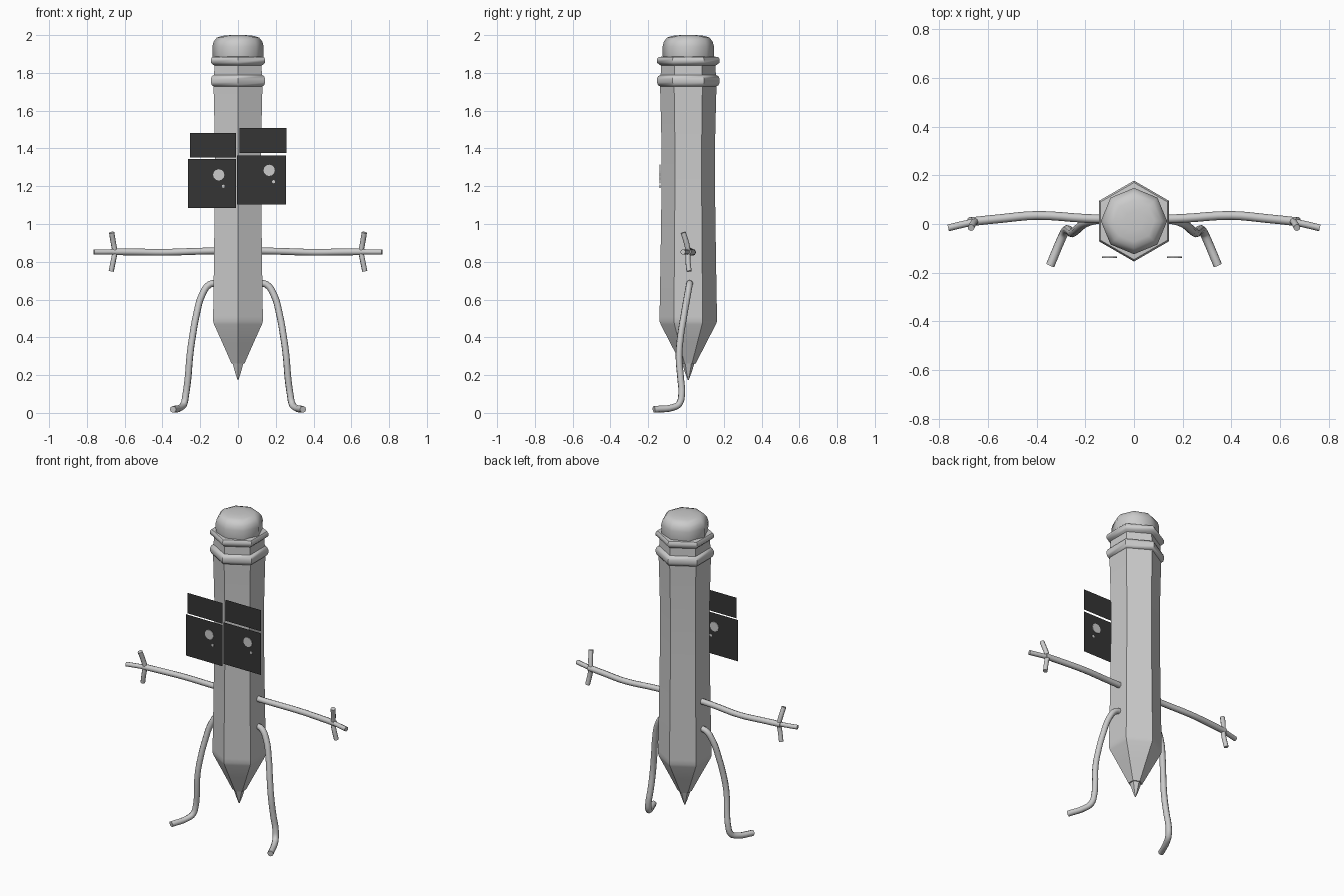
import bpy, bmesh, math
from mathutils import Vector

if "Cube" in bpy.data.objects:
    bpy.data.objects.remove(bpy.data.objects["Cube"])

AXIS_Y = 0.012      # the pencil's axis sits slightly behind the origin
PLATE_Y = -0.137    # plane of the face plates


def material(name, value):
    m = bpy.data.materials.new(name)
    m.diffuse_color = (value, value, value, 1)
    m.use_nodes = True
    m.node_tree.nodes["Principled BSDF"].inputs["Base Color"].default_value = m.diffuse_color
    return m


GREY = material("light grey", 0.6)
DARK = material("charcoal", 0.035)


def finish(obj, mat, angle=None):
    obj.data.materials.clear()
    obj.data.materials.append(mat)
    if angle:
        bpy.ops.object.select_all(action='DESELECT')
        obj.select_set(True)
        bpy.context.view_layer.objects.active = obj
        bpy.ops.object.shade_smooth_by_angle(angle=math.radians(angle))
    return obj


def from_bmesh(name, bm, mat, angle=None):
    bmesh.ops.recalc_face_normals(bm, faces=bm.faces)
    mesh = bpy.data.meshes.new(name)
    bm.to_mesh(mesh)
    bm.free()
    obj = bpy.data.objects.new(name, mesh)
    bpy.context.collection.objects.link(obj)
    return finish(obj, mat, angle)


def lathe(name, profile, sides, mat, angle):
    """Stack of regular polygons (radius, z) with corners facing +-y."""
    bm = bmesh.new()
    rings = []
    for r, z in profile:
        ring = []
        for i in range(sides):
            a = math.pi / 2 + 2 * math.pi * i / sides
            ring.append(bm.verts.new((r * math.cos(a), AXIS_Y + r * math.sin(a), z)))
        rings.append(ring)
    for lo, hi in zip(rings, rings[1:]):
        for i in range(sides):
            j = (i + 1) % sides
            bm.faces.new((lo[i], lo[j], hi[j], hi[i]))
    bm.faces.new(rings[0])
    bm.faces.new(rings[-1])
    return from_bmesh(name, bm, mat, angle)


def tube(name, points, radius, side):
    """Round limb along a smooth path, mirrored by side."""
    cu = bpy.data.curves.new(name, 'CURVE')
    cu.dimensions = '3D'
    cu.bevel_depth = radius
    cu.bevel_resolution = 2
    cu.resolution_u = 4
    cu.use_fill_caps = True
    sp = cu.splines.new('BEZIER')
    sp.bezier_points.add(len(points) - 1)
    for bp, (x, y, z) in zip(sp.bezier_points, points):
        bp.co = Vector((x * side, y, z))
        bp.handle_left_type = bp.handle_right_type = 'AUTO'
    obj = bpy.data.objects.new(name, cu)
    bpy.context.collection.objects.link(obj)
    bpy.ops.object.select_all(action='DESELECT')
    obj.select_set(True)
    bpy.context.view_layer.objects.active = obj
    bpy.ops.object.convert(target='MESH')
    return finish(bpy.context.view_layer.objects.active, GREY, 62)


def plate(name, x0, x1, z0, z1):
    """Flat upright rectangle facing the front."""
    bm = bmesh.new()
    bm.faces.new([bm.verts.new((x, PLATE_Y, z))
                  for x, z in ((x0, z0), (x1, z0), (x1, z1), (x0, z1))])
    return from_bmesh(name, bm, DARK)


def disc(name, x, z, r, sides):
    """Thin disc that shows on both sides of a plate."""
    bpy.ops.mesh.primitive_cylinder_add(vertices=sides, radius=r, depth=0.006,
                                        location=(x, PLATE_Y, z),
                                        rotation=(math.pi / 2, 0, 0))
    obj = bpy.context.object
    obj.name = name
    return finish(obj, GREY)


# Hexagonal shaft with sharpened cone
lathe("pencil_shaft", [(0.04, 0.262), (0.095, 0.37), (0.146, 0.468), (0.152, 0.485),
                       (0.152, 0.51), (0.147, 0.8), (0.142, 1.15), (0.141, 1.4),
                       (0.147, 1.65), (0.15, 1.745)], 6, GREY, 25)
# Lead point
lathe("lead_tip", [(0.003, 0.175), (0.018, 0.215), (0.034, 0.266)], 6, GREY, 25)
# Ferrule with two rounded bands
lathe("ferrule", [(0.148, 1.728), (0.16, 1.735), (0.166, 1.75), (0.166, 1.768),
                  (0.16, 1.782), (0.146, 1.79), (0.144, 1.838), (0.155, 1.845),
                  (0.166, 1.855), (0.166, 1.873), (0.158, 1.884), (0.13, 1.887)],
      6, GREY, 50)
# Rounded eraser
lathe("eraser", [(0.128, 1.85), (0.135, 1.885), (0.136, 1.94), (0.129, 1.966),
                 (0.112, 1.987), (0.085, 1.996), (0.04, 2.0)], 8, GREY, 50)

# Limbs, one set per side
ARM = [(0.1, 0.02, 0.858), (0.2, 0.023, 0.856), (0.4, 0.035, 0.85),
       (0.55, 0.022, 0.852), (0.665, 0.01, 0.853)]
FINGERS = {
    "upper_finger": [(0.65, 0.012, 0.85), (0.658, 0.005, 0.89), (0.669, -0.015, 0.955)],
    "middle_finger_straight": [(0.64, 0.012, 0.853), (0.7, -0.001, 0.852), (0.763, -0.016, 0.852)],
    "lower_finger": [(0.65, 0.012, 0.855), (0.658, 0.01, 0.815), (0.671, 0.016, 0.75)],
}
LEG = [(0.11, 0.02, 0.686), (0.15, 0.018, 0.68), (0.19, 0.008, 0.625),
       (0.22, -0.01, 0.52), (0.24, -0.028, 0.41), (0.255, -0.037, 0.3),
       (0.265, -0.028, 0.18), (0.276, -0.023, 0.1), (0.286, -0.036, 0.048),
       (0.3, -0.065, 0.03), (0.344, -0.17, 0.0185)]
for label, side in (("right", 1), ("left", -1)):
    tube(label + "_arm", ARM, 0.018, side)
    tube(label + "_leg", LEG, 0.018, side)
    for finger, path in FINGERS.items():
        tube(label + "_" + finger, path, 0.014, side)

# Face: brow plates, eye plates, pupils and glints
plate("left_brow", -0.254, -0.01, 1.352, 1.481)
plate("right_brow", 0.008, 0.257, 1.376, 1.508)
plate("left_eye", -0.265, -0.01, 1.085, 1.344)
plate("right_eye", -0.005, 0.255, 1.102, 1.363)
for label, x, z in (("left", -0.102, 1.26), ("right", 0.165, 1.284)):
    disc(label + "_pupil", x, z, 0.03, 12)
    disc(label + "_glint", x + 0.024, z - 0.06, 0.009, 6)
